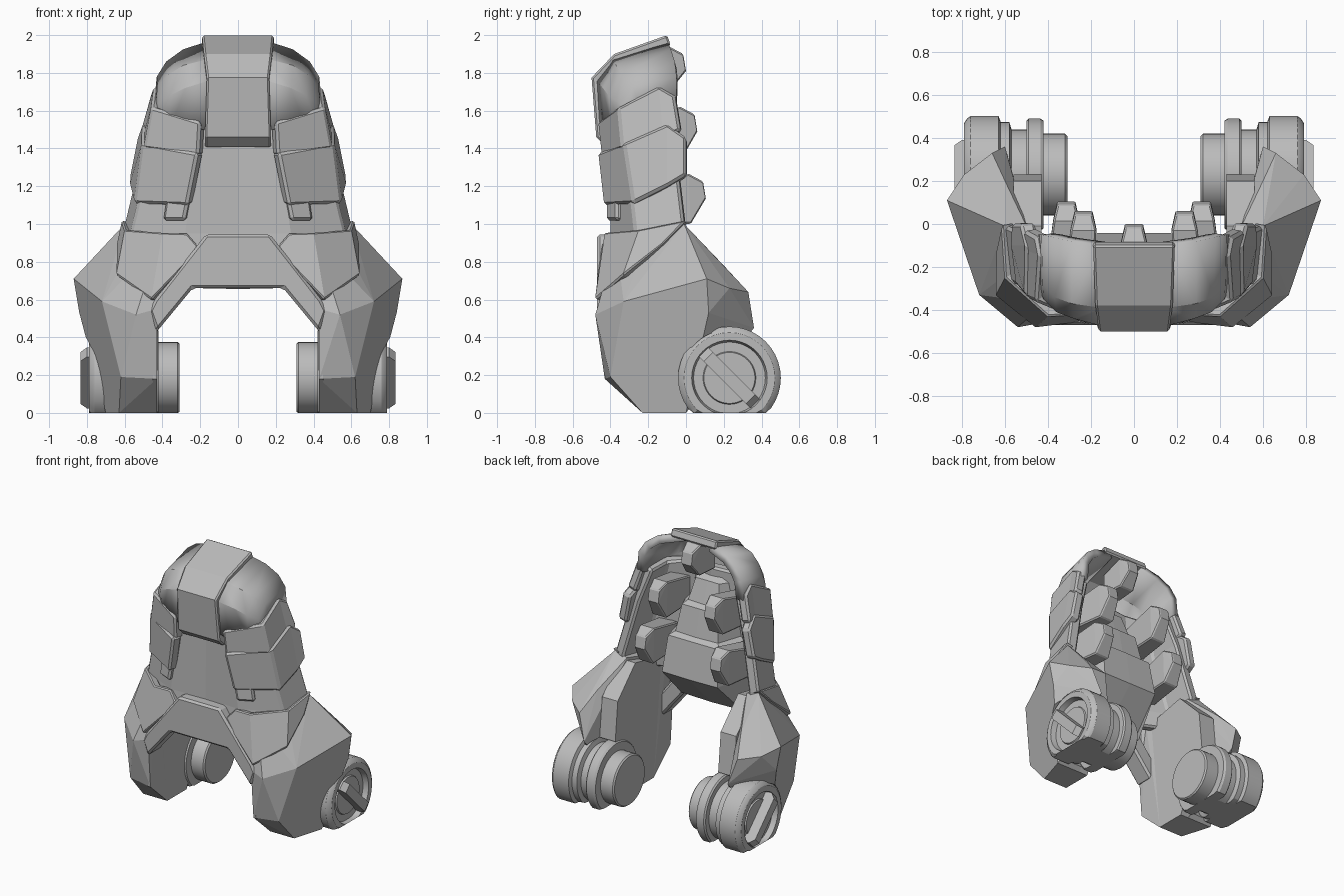
import bpy, bmesh, math
from mathutils import Vector

cube = bpy.data.objects.get("Cube")
if cube:
    bpy.data.objects.remove(cube, do_unlink=True)

grey = bpy.data.materials.new("plain grey")
grey.use_nodes = True
GREY = (0.5, 0.5, 0.5, 1)
grey.diffuse_color = GREY
grey.node_tree.nodes["Principled BSDF"].inputs["Base Color"].default_value = GREY


def finish(name, bm, mirror=True, thick=0, bevel=0, smooth=0):
    """Turn a bmesh into an object with mirror, thickness and edge bevel."""
    mesh = bpy.data.meshes.new(name)
    bm.to_mesh(mesh)
    bm.free()
    mesh.materials.append(grey)
    ob = bpy.data.objects.new(name, mesh)
    bpy.context.collection.objects.link(ob)
    if smooth:
        bpy.ops.object.select_all(action='DESELECT')
        ob.select_set(True)
        bpy.context.view_layer.objects.active = ob
        bpy.ops.object.shade_smooth_by_angle(angle=math.radians(smooth))
    if mirror:
        ob.modifiers.new("mirror", 'MIRROR')
    if thick:
        mod = ob.modifiers.new("thickness", 'SOLIDIFY')
        mod.thickness, mod.offset = thick, -1
    if bevel:
        mod = ob.modifiers.new("bevel", 'BEVEL')
        mod.width, mod.segments, mod.limit_method = bevel, 1, 'ANGLE'
        mod.angle_limit = math.radians(50)
    return ob


def sheet(name, rows, thick, bevel=0.014, smooth=0):
    """Plate from rows of points, top to bottom and centre to side."""
    bm = bmesh.new()
    grid = [[bm.verts.new(p) for p in row] for row in rows]
    for a, b in zip(grid, grid[1:]):
        for i in range(len(a) - 1):
            bm.faces.new((a[i], b[i], b[i + 1], a[i + 1]))
    return finish(name, bm, True, thick, bevel, smooth)


def hull(name, points, mirror=True, bevel=0):
    """Faceted convex block."""
    bm = bmesh.new()
    for p in points:
        bm.verts.new(p)
    res = bmesh.ops.convex_hull(bm, input=bm.verts)
    junk = {e for e in res["geom_interior"] + res["geom_unused"]
            if isinstance(e, bmesh.types.BMVert)}
    bmesh.ops.delete(bm, geom=list(junk), context='VERTS')
    bmesh.ops.dissolve_limit(bm, angle_limit=math.radians(3), verts=bm.verts, edges=bm.edges)
    bmesh.ops.recalc_face_normals(bm, faces=bm.faces)
    return finish(name, bm, mirror, bevel=bevel)


AXLE = Vector((0, 0.23, 0.185))


def lathe(name, profile, floor=0, mirror=True):
    """Revolve (x, radius) pairs round the axle, flattened at the floor."""
    bm, n, rings = bmesh.new(), 40, []
    for x, r in profile:
        ring = []
        for k in range(n):
            a = math.tau * k / n
            z = max(floor, AXLE.z + r * math.sin(a))
            ring.append(bm.verts.new((x, AXLE.y + r * math.cos(a), z)))
        rings.append(ring)
    for a, b in zip(rings, rings[1:]):
        for k in range(n):
            m = (k + 1) % n
            bm.faces.new((a[k], a[m], b[m], b[k]))
    bm.faces.new(rings[0])
    bm.faces.new(rings[-1])
    bmesh.ops.recalc_face_normals(bm, faces=bm.faces)
    return finish(name, bm, mirror, smooth=25)


# Lower legs: faceted outer block and flat inner plate, cleared round the wheels
outer = hull("outer_leg", [
    (.87, .11, .71), (.84, .12, .53), (.79, .23, .66), (.66, .33, .64), (.6, .36, .45),
    (.6, .2, .78), (.43, -.23, 0), (.43, -.43, .18), (.43, -.46, .55),
    (.54, -.48, .52), (.72, -.33, .59), (.62, -.4, .19), (.63, -.23, 0), (.7, 0, 0),
    (.5, 0, 0), (.6, -.01, 1.0), (.55, -.2, .91), (.42, -.37, .9), (.5, -.01, .97)])
plate_side = [(0, 0), (-.23, 0), (-.43, .18), (-.455, .55), (-.35, .88), (-.01, .95),
              (.2, .74), (.23, .45)]
inner = hull("inner_leg", [(x, y, z) for y, z in plate_side
                           for x in (.43, .56 if y > -.1 else .45)])
cutter = lathe("wheel_clearance", [(.38, .256), (1, .256)], -1, False)
cutter.hide_render = True
for leg in (outer, inner):
    cut = leg.modifiers.new("clearance", 'BOOLEAN')
    cut.operation, cut.object, cut.solver = 'DIFFERENCE', cutter, 'EXACT'
    bpy.context.view_layer.objects.active = leg
    bpy.ops.object.modifier_move_to_index(modifier="clearance", index=0)
    bpy.ops.object.modifier_apply(modifier="clearance")
bpy.data.objects.remove(cutter, do_unlink=True)

# Wheels with stepped discs, a recessed outer face and a diagonal bar
lathe("wheel", [
    (.31, .18), (.32, .19), (.42, .19), (.42, .25), (.435, .26), (.49, .26), (.5, .25),
    (.5, .21), (.57, .21), (.58, .245), (.62, .245), (.63, .272), (.76, .272),
    (.775, .262), (.79, .24), (.79, .2), (.75, .19), (.75, .14), (.76, .135)])
along, across = Vector((0, .7, -.7)), Vector((0, .7, .7))
hull("wheel_bar", [AXLE + Vector((x, 0, 0)) + along * s * half + across * t * .035
                   for x, half in ((.74, .195), (.8, .195), (.835, .16))
                   for s in (-1, 1) for t in (-1, 1)])

# Bridge joining the legs
bm = bmesh.new()
outline = [(0, .945), (.17, .945), (.44, .6), (.47, .54), (.43, .43), (.24, .66), (0, .66)]
front = [bm.verts.new((x, -.47, z)) for x, z in outline]
back = [bm.verts.new((x, -.32, z)) for x, z in outline]
bm.faces.new(front)
bm.faces.new(back)
for i in range(len(outline) - 1):
    bm.faces.new((front[i], front[i + 1], back[i + 1], back[i]))
bmesh.ops.recalc_face_normals(bm, faces=bm.faces)
finish("bridge", bm, bevel=.015)

# Upper leg plates
sheet("upper_leg_plate", [
    [(.27, -.42, .95), (.4, -.43, .955), (.6, -.25, .97), (.615, 0, 1.02)],
    [(.2, -.45, .87), (.46, -.482, .6), (.645, -.335, .73), (.645, -.12, .9)]], .06, .008)

# Curved inner shell behind the bands
sheet("inner_shell", [
    [(0, -.38, 1.68), (.2, -.4, 1.68), (.39, -.31, 1.66), (.42, -.1, 1.66)],
    [(0, -.38, 1.4), (.22, -.4, 1.4), (.46, -.32, 1.4), (.5, -.06, 1.42)],
    [(0, -.39, .95), (.28, -.4, .95), (.57, -.27, .95), (.6, -.01, 1.0)],
    [(0, -.4, .83), (.3, -.41, .83), (.58, -.27, .83), (.6, 0, .83)]], .08)

# Rims beside the front panel
sheet("panel_rim", [
    [(.18, -.425, 1.62), (.3, -.385, 1.62)], [(.22, -.425, 1.35), (.35, -.375, 1.35)],
    [(.285, -.425, 1.02), (.4, -.37, 1.02)]], .05)

# Stepped spine on the inside, widening downwards
spine = [(.07, -.36, 1.62), (.09, -.27, 1.58), (.12, -.22, 1.42), (.14, -.18, 1.4),
         (.17, -.14, 1.2), (.2, -.1, 1.18), (.22, -.06, .93), (.24, -.32, .67)]
sheet("inner_spine", [[(0, y, z), (w, y, z), (w + .07, -.38, z)] for w, y, z in spine], .02, 0)

# Overlapping side bands
sheet("lower_band", [
    [(.215, -.47, 1.375), (.51, -.33, 1.43), (.505, -.1, 1.53), (.53, 0, 1.46)],
    [(.27, -.44, 1.1), (.55, -.28, 1.11), (.575, -.1, 1.2), (.57, 0, 1.26)]], .07)
sheet("upper_band", [
    [(.2, -.47, 1.54), (.46, -.36, 1.62), (.445, -.145, 1.73), (.46, -.06, 1.68)],
    [(.21, -.45, 1.36), (.5, -.34, 1.4), (.505, -.12, 1.45), (.515, -.03, 1.5)]], .07)

# Rounded shoulders beside the cap
shoulder = [
    [(.15, -.1, 1.97), (.15, -.39, 1.875), (.15, -.475, 1.76), (.16, -.46, 1.5)],
    [(.29, -.08, 1.925), (.29, -.37, 1.84), (.28, -.44, 1.72), (.27, -.43, 1.5)],
    [(.38, -.06, 1.86), (.37, -.34, 1.79), (.36, -.41, 1.68), (.36, -.39, 1.5)],
    [(.43, -.05, 1.78), (.425, -.28, 1.73), (.42, -.35, 1.64), (.42, -.34, 1.52)],
    [(.445, -.05, 1.64), (.445, -.24, 1.6), (.44, -.31, 1.57), (.44, -.31, 1.5)]]
sheet("shoulder", list(zip(*shoulder)), .06, 0, 28)

# Centre cap bending down over the front
section = [(.19, -.1, 2), (.18, -.38, 1.9), (.165, -.5, 1.775), (.175, -.475, 1.46), (.175, -.41, 1.4)]
sheet("centre_cap", [[(0, y, z), (w, y, z)] for w, y, z in section], .06, .01)


def knob(name, x, tip, top, bottom, depth, mirror):
    """Tapered rib end on the inside, pointing back."""
    points = []
    for s in (-1, 1):
        points += [(x + s * .042, tip - .015, top - .04), (x + s * .042, tip, top - .13),
                   (x + s * .06, tip - .09, top), (x + s * .06, tip - .08, bottom),
                   (x + .03 * mirror + s * .075, tip - depth, top - .07),
                   (x + .03 * mirror + s * .075, tip - depth, bottom)]
    hull(name, points, mirror, .008)


# Rib ends
knob("top_rib_end", 0, 0, 1.94, 1.71, .25, False)
knob("middle_rib_end", .235, .06, 1.62, 1.35, .4, True)
knob("lower_rib_end", .315, .105, 1.265, 1.0, .4, True)
